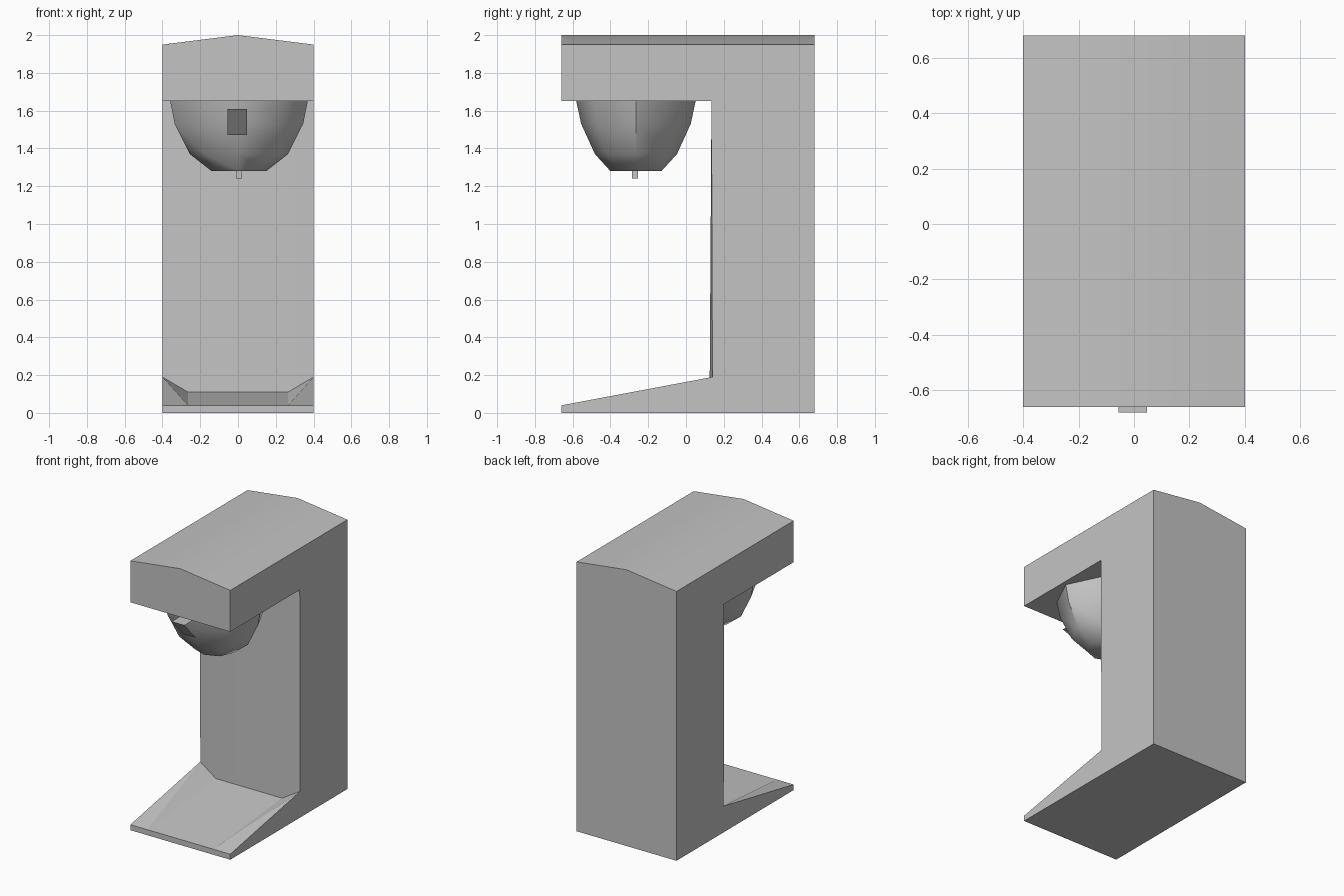
import bpy
import bmesh
import math

cube = bpy.data.objects.get("Cube")
if cube:
    bpy.data.objects.remove(cube, do_unlink=True)

GREY = (0.55, 0.55, 0.55, 1)
mat = bpy.data.materials.new("plain grey")
mat.use_nodes = True
mat.diffuse_color = GREY
mat.node_tree.nodes["Principled BSDF"].inputs["Base Color"].default_value = GREY


def finish(bm, name, angle=30, recalc=True):
    """Turn a bmesh into a named, shaded object."""
    if recalc:
        bmesh.ops.recalc_face_normals(bm, faces=bm.faces)
    mesh = bpy.data.meshes.new(name)
    bm.to_mesh(mesh)
    bm.free()
    mesh.materials.append(mat)
    obj = bpy.data.objects.new(name, mesh)
    bpy.context.collection.objects.link(obj)
    bpy.ops.object.select_all(action="DESELECT")
    obj.select_set(True)
    bpy.context.view_layer.objects.active = obj
    bpy.ops.object.shade_smooth_by_angle(angle=math.radians(angle))
    return obj


def bridge(bm, rings, closed=True):
    """Join successive rings of vertices with quads."""
    for a, b in zip(rings, rings[1:]):
        n = len(a)
        for i in range(n if closed else n - 1):
            j = (i + 1) % n
            bm.faces.new((a[i], a[j], b[j], b[i]))


# Body: C-shaped side profile swept across the width, with a dished foot
# and a roof that rises to a central ridge
def body_profile(x):
    outer = abs(x) > 0.3
    foot = (0.14, 0.19) if outer else (0.125, 0.11)
    roof = 2 - 0.05 * abs(x) / 0.4
    return [(0.68, 0), (-0.66, 0), (-0.66, 0.04), foot,
            (0.135, 1.65), (-0.66, 1.65), (-0.66, roof), (0.68, roof)]


bm = bmesh.new()
rings = [[bm.verts.new((x, y, z)) for y, z in body_profile(x)]
         for x in (-0.4, -0.265, 0, 0.265, 0.4)]
bridge(bm, rings)
bm.faces.new(rings[0])
bm.faces.new(rings[-1])
# Crease across each outer corner of the foot
bm.edges.ensure_lookup_table()
for outer, inner in ((rings[0], rings[1]), (rings[-1], rings[-2])):
    bmesh.ops.connect_verts(bm, verts=[outer[3], inner[2]])
finish(bm, "body")

# Bowl: eight-sided and tapering, hanging under the head
bm = bmesh.new()
rings = []
for rx, ry, z in ((0.365, 0.317, 1.655), (0.34, 0.29, 1.53),
                  (0.26, 0.217, 1.37), (0.145, 0.135, 1.28)):
    angles = [math.tau * i / 8 for i in range(8)]
    rings.append([bm.verts.new((0.005 + rx * math.cos(a),
                                -0.265 + ry * math.sin(a), z)) for a in angles])
bridge(bm, rings)
bm.faces.new(rings[0])
bm.faces.new(rings[-1])
finish(bm, "bowl", 45)

# Handle: folded open sheet, flat on top and sloping back below
bm = bmesh.new()
rings = [[bm.verts.new((x, y, z)) for y, z in
          ((-0.54, 1.61), (-0.68, 1.61), (-0.55, 1.47))]
         for x in (-0.055, 0.047)]
bridge(bm, rings, closed=False)
# Outward faces point up and forward
bm.normal_update()
for face in bm.faces:
    if face.normal.z - 2 * face.normal.y < 0:
        face.normal_flip()
finish(bm, "handle", recalc=False)

# Nozzle: small peg below the bowl
bm = bmesh.new()
bmesh.ops.create_cube(bm, size=1)
bmesh.ops.scale(bm, vec=(0.03, 0.03, 0.05), verts=bm.verts)
bmesh.ops.translate(bm, vec=(0.005, -0.27, 1.265), verts=bm.verts)
finish(bm, "nozzle")
